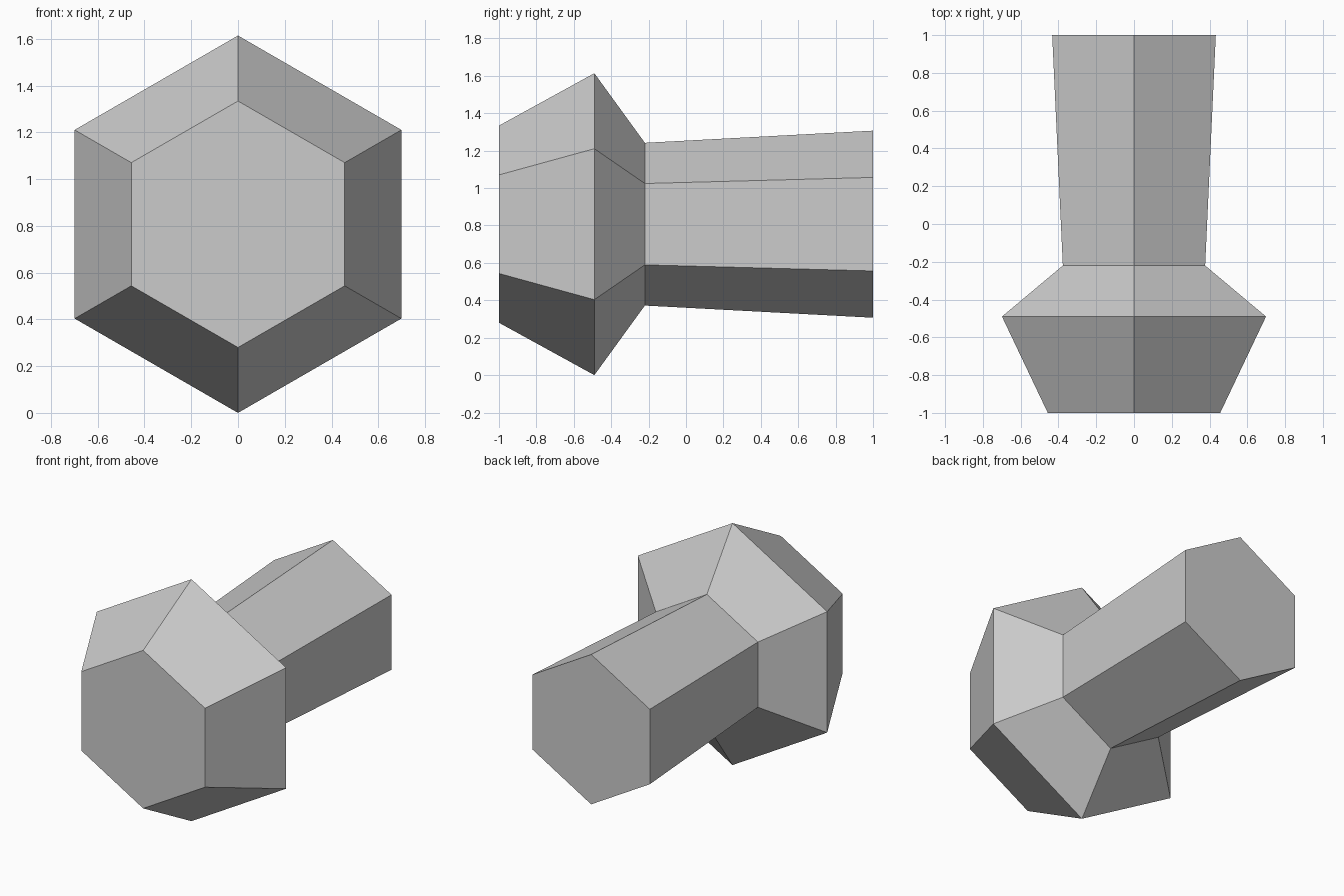
import bpy, bmesh
from math import sin, cos, pi

cube = bpy.data.objects.get("Cube")
if cube:
    bpy.data.objects.remove(cube, do_unlink=True)

SIDES = 6
CENTRE_Z = 0.807
# (y, radius) along the bolt axis, from head face to shank end
PROFILE = [(-1, 0.527), (-0.49, 0.807), (-0.22, 0.435), (1, 0.5)]

# Plain grey material
grey = bpy.data.materials.new("grey")
grey.use_nodes = True
colour = (0.6, 0.6, 0.6, 1)
grey.diffuse_color = colour
grey.node_tree.nodes["Principled BSDF"].inputs["Base Color"].default_value = colour

# Hexagonal rings, pointing up, bridged along the axis
bm = bmesh.new()
rings = []
for y, r in PROFILE:
    angles = [pi / 2 + 2 * pi * i / SIDES for i in range(SIDES)]
    rings.append([bm.verts.new((r * cos(a), y, CENTRE_Z + r * sin(a))) for a in angles])
for a, b in zip(rings, rings[1:]):
    for i in range(SIDES):
        j = (i + 1) % SIDES
        bm.faces.new((a[i], a[j], b[j], b[i]))

# Flat end caps
bm.faces.new(rings[0])
bm.faces.new(rings[-1])
bmesh.ops.recalc_face_normals(bm, faces=bm.faces)

mesh = bpy.data.meshes.new("hex_bolt")
bm.to_mesh(mesh)
bm.free()
mesh.materials.append(grey)
bolt = bpy.data.objects.new("hex_bolt", mesh)
bpy.context.collection.objects.link(bolt)
